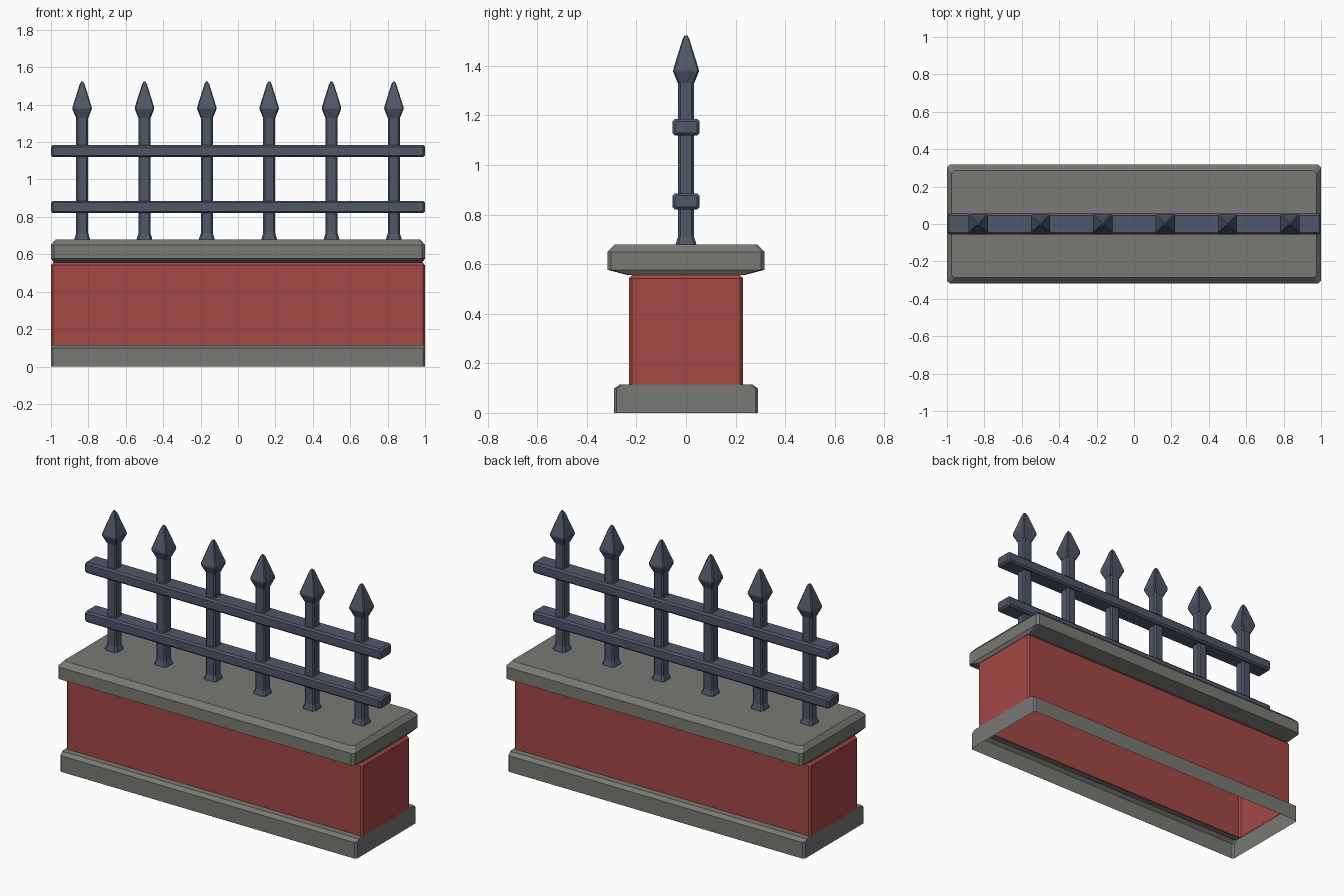
import bpy, bmesh

if "Cube" in bpy.data.objects:
    bpy.data.objects.remove(bpy.data.objects["Cube"])


def material(name, rgb):
    m = bpy.data.materials.new(name)
    m.diffuse_color = (*rgb, 1)
    m.use_nodes = True
    m.node_tree.nodes["Principled BSDF"].inputs["Base Color"].default_value = m.diffuse_color
    return m


brick = material("brick_red", (0.37, 0.065, 0.057))
stone = material("stone_grey", (0.19, 0.19, 0.175))
iron = material("iron_blue_grey", (0.078, 0.095, 0.14))


def loft(name, sections, mat, bottom=True, top=True, along_x=False, at=(0, 0, 0)):
    """Stack chamfered rectangles (half_a, half_b, height, chamfer)."""
    bm = bmesh.new()
    rings = []
    for a, b, h, c in sections:
        pts = [(a - c, -b), (a, c - b), (a, b - c), (a - c, b),
               (c - a, b), (-a, b - c), (-a, c - b), (c - a, -b)]
        rings.append([bm.verts.new((h, p, q) if along_x else (p, q, h)) for p, q in pts])
    for lo, hi in zip(rings, rings[1:]):
        for i in range(8):
            j = (i + 1) % 8
            bm.faces.new((lo[i], lo[j], hi[j], hi[i]))
    if bottom:
        bm.faces.new(rings[0][::-1])
    if top:
        bm.faces.new(rings[-1])
    me = bpy.data.meshes.new(name)
    bm.to_mesh(me)
    bm.free()
    me.materials.append(mat)
    ob = bpy.data.objects.new(name, me)
    ob.location = at
    bpy.context.collection.objects.link(ob)
    return ob


# hollow stone plinth, open underneath
loft("plinth", [(1, .29, 0, .01), (1, .29, .098, .01), (1, .268, .115, .01),
                (.998, .228, .115, .012)], stone, bottom=False, top=False)

# brick wall, open underneath
loft("brick_wall", [(1, .23, .112, .012), (1, .23, .542, .012),
                    (.986, .217, .557, .005)], brick, bottom=False)

# overhanging coping stone
loft("coping", [(.985, .235, .556, .01), (1, .317, .577, .015),
                (1, .317, .65, .015), (.975, .287, .68, .015)], stone)

# two horizontal rails
for name, z in (("lower_rail", .853), ("upper_rail", 1.152)):
    loft(name, [(.045, .023, -1, .008), (.055, .033, -.99, .01),
                (.055, .033, .99, .01), (.045, .023, 1, .008)],
         iron, along_x=True, at=(0, 0, z))

# six posts with flared feet and spear heads
for i in range(6):
    x = (i - 2.5) / 3
    loft(f"post_{i + 1}", [(.042, .042, .675, .011), (.041, .041, .685, .011),
                           (.032, .032, .712, .009), (.032, .032, 1.34, .009)],
         iron, at=(x, 0, 0))
    loft(f"spear_head_{i + 1}", [(.033, .033, 1.33, .006), (.052, .052, 1.377, .006),
                                 (.051, .051, 1.388, .006), (.013, .013, 1.51, .004),
                                 (.005, .005, 1.523, .002)], iron, at=(x, 0, 0))
